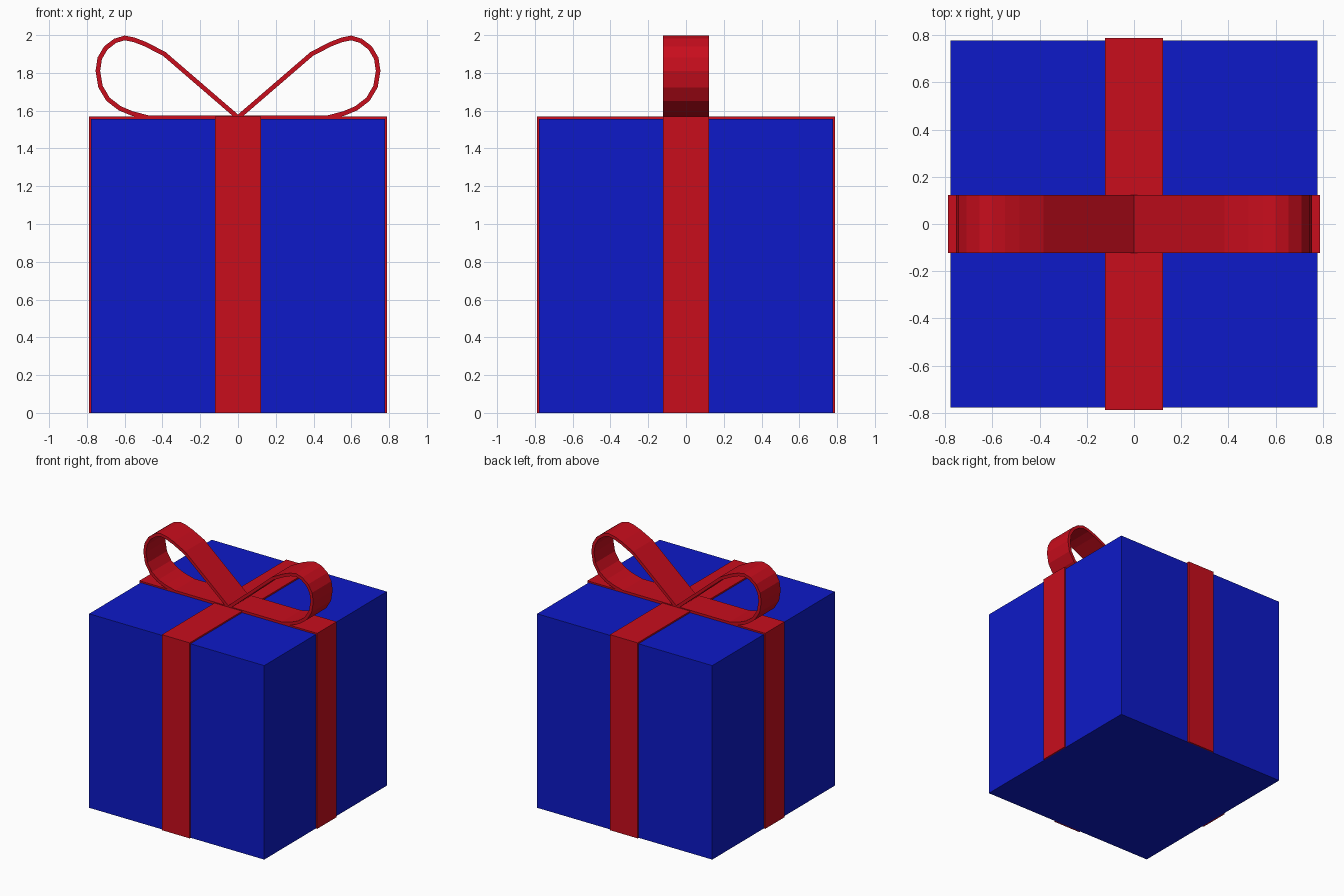
import bpy
from math import pi
from mathutils import Vector, Matrix

if "Cube" in bpy.data.objects:
    bpy.data.objects.remove(bpy.data.objects["Cube"])


def material(name, color):
    m = bpy.data.materials.new(name)
    m.diffuse_color = color
    m.use_nodes = True
    m.node_tree.nodes["Principled BSDF"].inputs["Base Color"].default_value = m.diffuse_color
    return m


blue = material("blue_paper", (0.004, 0.01, 0.58, 1))
red = material("red_ribbon", (0.58, 0.004, 0.012, 1))

HALF, TOP = 0.777, 1.556      # box half width and height
WIDE = 0.123                  # half width of ribbon


def strip(name, path, thick):
    """Sweep an xz path into a flat-faced band of given thickness along y."""
    pts = [Vector(p) for p in path]
    sides = ([], [])
    for i, p in enumerate(pts):
        a = (p - pts[i - 1]).normalized() if i else None
        b = (pts[i + 1] - p).normalized() if i < len(pts) - 1 else None
        a, b = a or b, b or a
        t = (a + b).normalized()
        n = Vector((-t.y, t.x)) * (thick / 2 / max(t.dot(a), 0.3))
        sides[0].append(p + n)
        sides[1].append(p - n)
    verts = [(q.x, y, q.y) for y in (-WIDE, WIDE) for s in sides for q in s]
    k = len(pts)
    faces = []
    for i in range(k - 1):
        for a, b in ((0, 1), (1, 3), (3, 2), (2, 0)):
            faces.append((a * k + i, a * k + i + 1, b * k + i + 1, b * k + i))
    faces += [(0, k, 3 * k, 2 * k), (k - 1, 3 * k - 1 - k + k * 2, 4 * k - 1, 2 * k - 1)]
    faces[-1] = (k - 1, 3 * k - 1, 4 * k - 1, 2 * k - 1)
    me = bpy.data.meshes.new(name)
    me.from_pydata(verts, [], faces)
    me.materials.append(red)
    ob = bpy.data.objects.new(name, me)
    bpy.context.collection.objects.link(ob)
    bpy.context.view_layer.objects.active = ob
    bpy.ops.object.mode_set(mode='EDIT')
    bpy.ops.mesh.select_all(action='SELECT')
    bpy.ops.mesh.normals_make_consistent(inside=False)
    bpy.ops.object.mode_set(mode='OBJECT')
    return ob


# Gift box
bpy.ops.mesh.primitive_cube_add(size=1, location=(0, 0, TOP / 2))
box = bpy.context.object
box.name = "gift_box"
box.scale = (2 * HALF, 2 * HALF, TOP)
box.data.materials.append(blue)

# Two ribbons running up the sides and over the top
T = 0.012
e, z = HALF + T / 2, TOP + T / 2
for name, angle in (("ribbon_across", 0), ("ribbon_front_to_back", pi / 2)):
    band = strip(name, [(-e, 0), (-e, z), (e, z), (e, 0)], T)
    band.data.transform(Matrix.Rotation(angle, 4, 'Z'))

# Bow loops: one teardrop band, mirrored
loop = [(0, 1.564), (0.39, 1.900), (0.49, 1.952), (0.55, 1.975), (0.60, 1.985),
        (0.65, 1.970), (0.70, 1.932), (0.732, 1.877), (0.742, 1.81),
        (0.728, 1.727), (0.688, 1.66), (0.625, 1.612), (0.56, 1.585),
        (0.475, 1.563), (0, 1.563)]
bow = strip("bow_loops", loop, 0.024)
mir = bow.modifiers.new("mirror", 'MIRROR')
mir.use_axis[0] = True
mir.use_clip = True
mir.use_bisect_axis[0] = True
